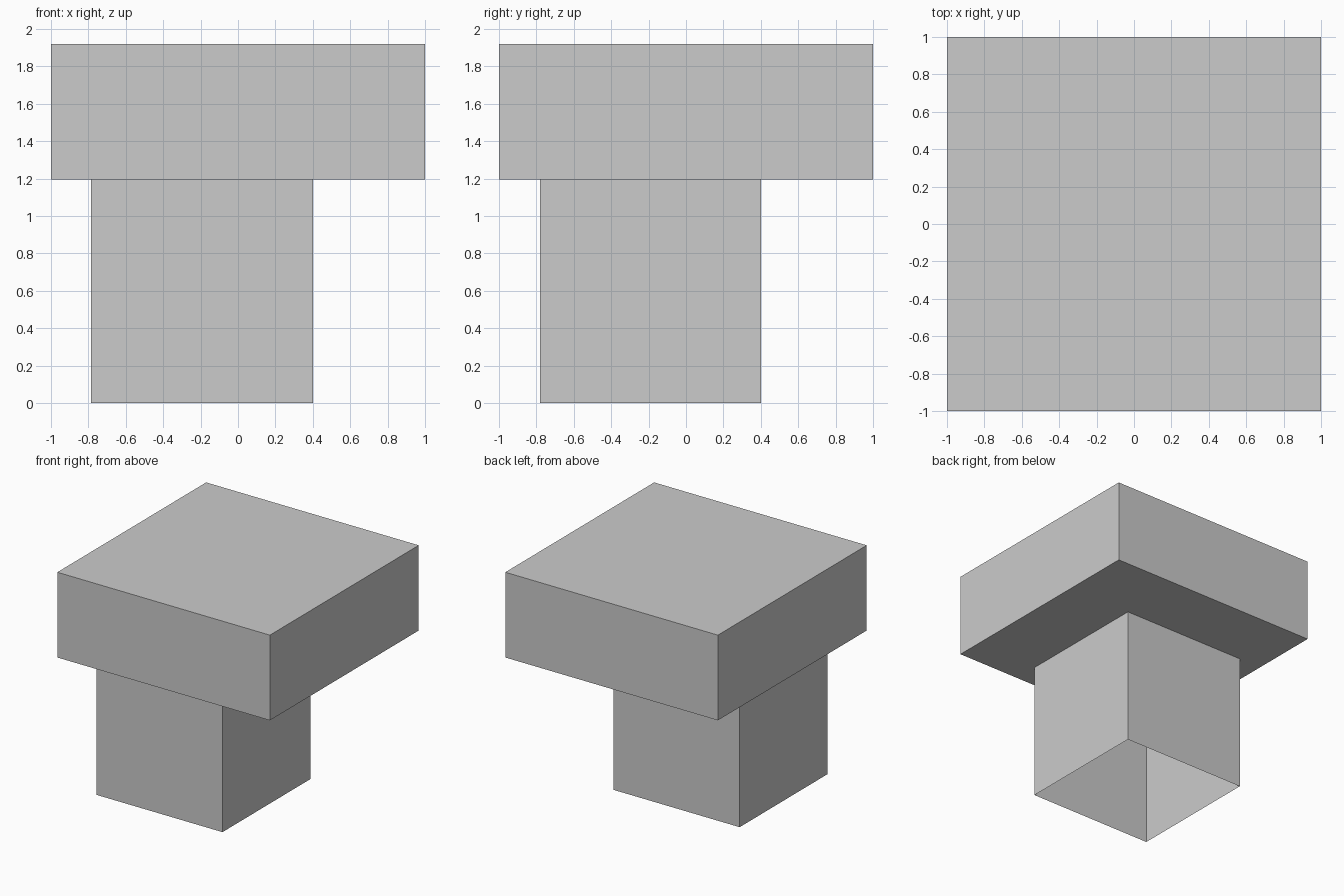
import bpy
import bmesh
from mathutils import Vector

default = bpy.data.objects.get("Cube")
if default:
    bpy.data.objects.remove(default, do_unlink=True)

# One plain grey for the whole model
grey = bpy.data.materials.new("light grey")
grey.use_nodes = True
colour = (0.6, 0.6, 0.6, 1)
grey.diffuse_color = colour
grey.node_tree.nodes["Principled BSDF"].inputs["Base Color"].default_value = colour


def box(name, low, high, open_ends=False):
    """Box between two corners; open_ends leaves out its top and bottom."""
    low, high = Vector(low), Vector(high)
    bm = bmesh.new()
    bmesh.ops.create_cube(bm, size=1)
    if open_ends:
        ends = [f for f in bm.faces if abs(f.normal.z) > 0.5]
        bmesh.ops.delete(bm, geom=ends, context="FACES_ONLY")
    bmesh.ops.scale(bm, vec=high - low, verts=bm.verts)
    bmesh.ops.translate(bm, vec=(low + high) / 2, verts=bm.verts)
    mesh = bpy.data.meshes.new(name)
    bm.to_mesh(mesh)
    bm.free()
    mesh.materials.append(grey)
    obj = bpy.data.objects.new(name, mesh)
    bpy.context.collection.objects.link(obj)
    return obj


stem_top = 1.195

# Wide square slab on top
box("cap", (-1, -1, stem_top), (1, 1, 1.92))

# Off-centre hollow stem, open underneath and closed above by the cap
box("stem", (-0.785, -0.78, 0), (0.4, 0.4, stem_top), open_ends=True)
